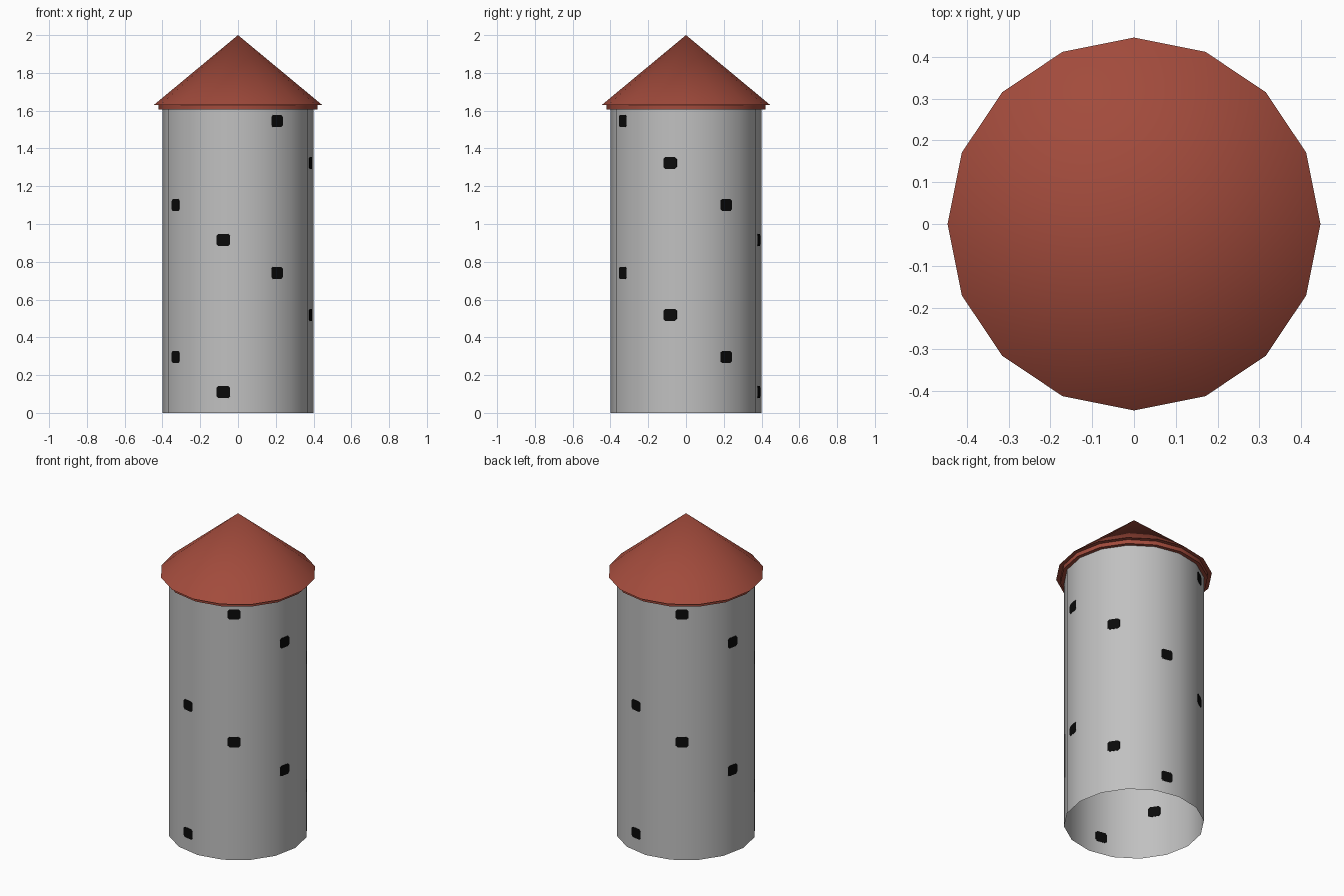
import bpy, bmesh, math
from mathutils import Vector

if "Cube" in bpy.data.objects:
    bpy.data.objects.remove(bpy.data.objects["Cube"])

SIDES = 16
WALL_R, WALL_TOP = 0.40, 1.61


def material(name, rgb):
    m = bpy.data.materials.new(name)
    m.diffuse_color = (*rgb, 1.0)
    m.use_nodes = True
    m.node_tree.nodes["Principled BSDF"].inputs["Base Color"].default_value = m.diffuse_color
    return m


STONE = material("grey stone", (0.53, 0.53, 0.53))
TILE = material("red roof", (0.36, 0.07, 0.045))
DARK = material("black window", (0.003, 0.003, 0.003))


def finish(name, bm, mat, smooth=True):
    mesh = bpy.data.meshes.new(name)
    bm.to_mesh(mesh)
    bm.free()
    mesh.materials.append(mat)
    obj = bpy.data.objects.new(name, mesh)
    bpy.context.collection.objects.link(obj)
    if smooth:
        bpy.ops.object.select_all(action='DESELECT')
        bpy.context.view_layer.objects.active = obj
        obj.select_set(True)
        bpy.ops.object.shade_smooth_by_angle(angle=math.radians(35))
    return obj


def ring_point(r, i, z):
    a = 2 * math.pi * i / SIDES
    return Vector((r * math.cos(a), r * math.sin(a), z))


def lathe(name, profile, mat):
    """Revolve (radius, z) points, listed upwards; radius 0 closes to a point."""
    bm = bmesh.new()
    rings = []
    for r, z in profile:
        if r == 0:
            rings.append([bm.verts.new((0, 0, z))] * SIDES)
        else:
            rings.append([bm.verts.new(ring_point(r, i, z)) for i in range(SIDES)])
    for lo, hi in zip(rings, rings[1:]):
        for i in range(SIDES):
            j = (i + 1) % SIDES
            corners = [lo[i], lo[j], hi[j], hi[i]]
            bm.faces.new(list(dict.fromkeys(corners)))
    return finish(name, bm, mat)


# Open tower wall
lathe("tower_wall", [(WALL_R, 0), (WALL_R, WALL_TOP)], STONE)

# Cone roof with a stepped band under the eaves
lathe("roof", [(WALL_R, 1.605), (0.422, 1.605), (0.422, 1.63),
               (0.446, 1.63), (0, 2.0)], TILE)

# Windows: thin plates set through the wall, spiralling round and repeating
# after half a turn and after half the wall height
HALF_W, HALF_H, CUT, THICK = 0.036, 0.032, 0.010, 0.002
OCTAGON = [(HALF_W, HALF_H - CUT), (HALF_W - CUT, HALF_H)]
OCTAGON += [(-x, z) for x, z in reversed(OCTAGON)]
OCTAGON += [(-x, -z) for x, z in OCTAGON]

# (wall panel index, position along the panel, height)
WINDOWS = [(3, 0.49, 0.111), (1, 0.46, 0.296), (15, 0.45, 0.519), (13, 0.41, 0.741)]

bm = bmesh.new()
for panel, t, z in WINDOWS:
    for turn in (0, SIDES // 2):
        for lift in (0, 0.804):
            a = ring_point(WALL_R, panel + turn, z + lift)
            b = ring_point(WALL_R, panel + turn + 1, z + lift)
            along = (b - a).normalized()
            out = along.cross(Vector((0, 0, 1)))
            centre = a.lerp(b, t)
            front, back = [
                [bm.verts.new(centre + along * x + Vector((0, 0, h)) + out * d)
                 for x, h in OCTAGON] for d in (THICK, -THICK)]
            bm.faces.new(front)
            bm.faces.new(back[::-1])
            for i in range(8):
                j = (i + 1) % 8
                bm.faces.new((front[j], front[i], back[i], back[j]))
finish("windows", bm, DARK, smooth=False)
